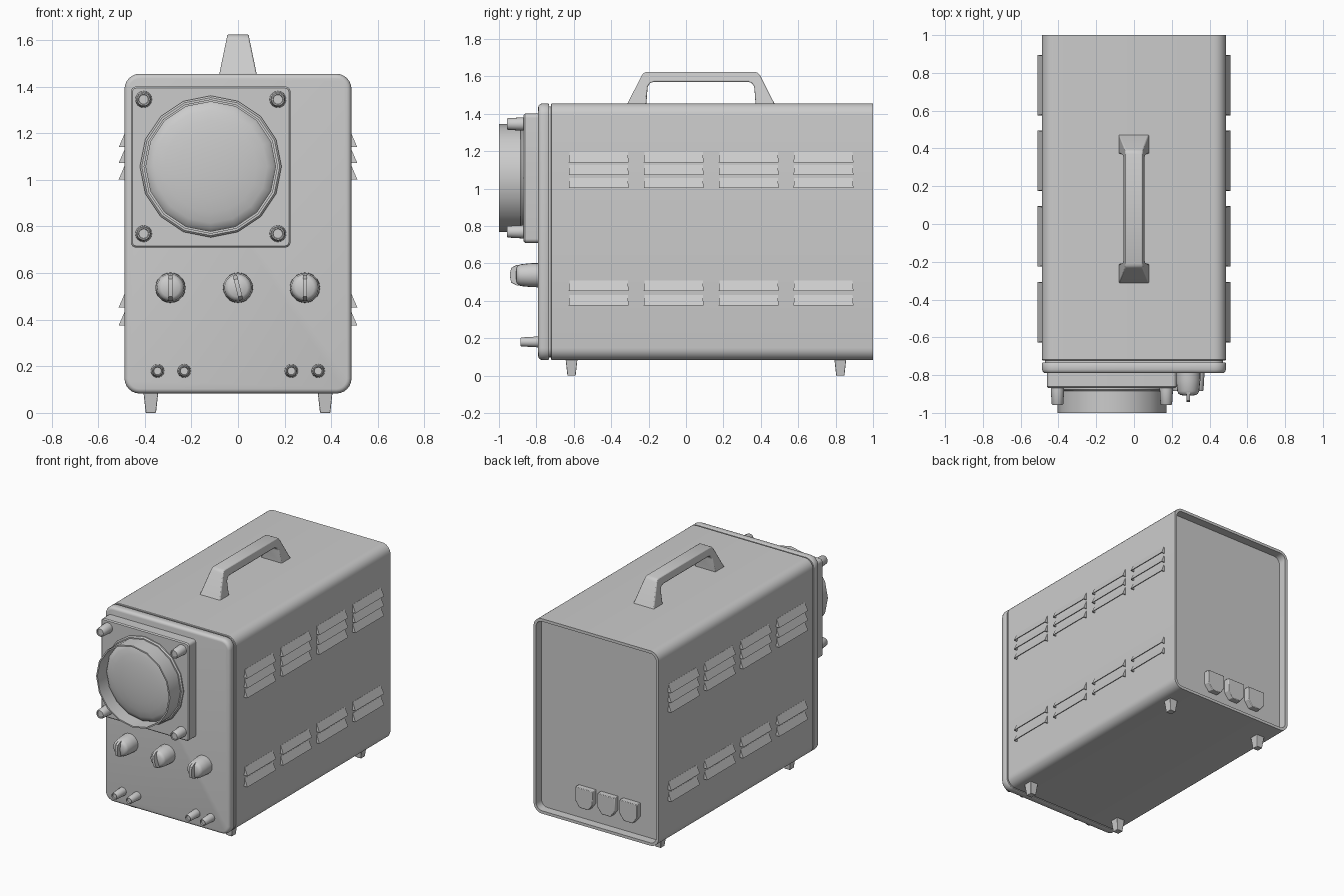
import bpy, bmesh
from math import sin, cos, pi, radians

if "Cube" in bpy.data.objects:
    bpy.data.objects.remove(bpy.data.objects["Cube"])


def loft(name, loops, smooth=35, bevel=0):
    """Skin a list of equal-length point loops and cap both ends."""
    bm = bmesh.new()
    rings = [[bm.verts.new(p) for p in loop] for loop in loops]
    n = len(rings[0])
    for a, b in zip(rings, rings[1:]):
        for i in range(n):
            j = (i + 1) % n
            bm.faces.new((a[i], a[j], b[j], b[i]))
    bm.faces.new(rings[0])
    bm.faces.new(rings[-1])
    bmesh.ops.remove_doubles(bm, verts=bm.verts, dist=1e-5)
    bmesh.ops.recalc_face_normals(bm, faces=bm.faces)
    me = bpy.data.meshes.new(name)
    bm.to_mesh(me)
    bm.free()
    for p in me.polygons:
        p.use_smooth = True
    me.set_sharp_from_angle(angle=radians(smooth))
    ob = bpy.data.objects.new(name, me)
    bpy.context.collection.objects.link(ob)
    if bevel:
        m = ob.modifiers.new("soft_edges", 'BEVEL')
        m.width, m.segments, m.limit_method = bevel, 2, 'ANGLE'
    return ob


def rrect(x0, x1, z0, z1, r, y, inset=0, seg=6):
    """Rounded rectangle in the xz plane."""
    x0, x1, z0, z1 = x0 + inset, x1 - inset, z0 + inset, z1 - inset
    r = max(r - inset, 0.004)
    pts = []
    corners = ((x1 - r, z1 - r), (x0 + r, z1 - r), (x0 + r, z0 + r), (x1 - r, z0 + r))
    for k, (cx, cz) in enumerate(corners):
        for s in range(seg + 1):
            a = pi / 2 * (k + s / seg)
            pts.append((cx + r * cos(a), y, cz + r * sin(a)))
    return pts


def lathe(name, cx, cz, profile, n=16, smooth=35):
    """Revolve (radius, y) points about an axis parallel to y."""
    return loft(name, [[(cx + max(r, 1e-7) * cos(2 * pi * i / n), y,
                         cz + max(r, 1e-7) * sin(2 * pi * i / n))
                        for i in range(n)] for r, y in profile], smooth)


def rect(x0, x1, y0, y1, z):
    return [(x0, y0, z), (x1, y0, z), (x1, y1, z), (x0, y1, z)]


# Case with recessed back, inset seam core and front panel
CASE = (-0.487, 0.487, 0.083, 1.455, 0.065)
loft("case", [rrect(*CASE, -0.722, 0.004), rrect(*CASE, -0.718), rrect(*CASE, 1.0),
              rrect(*CASE, 1.0, 0.02), rrect(*CASE, 0.94, 0.02)])
loft("seam_core", [rrect(*CASE, -0.75, 0.015), rrect(*CASE, -0.70, 0.015)])
loft("front_panel", [rrect(*CASE, -0.732, 0.004), rrect(*CASE, -0.738), rrect(*CASE, -0.77),
                     rrect(*CASE, -0.781, 0.004), rrect(*CASE, -0.788, 0.011),
                     rrect(*CASE, -0.79, 0.02)])

# Screen bezel, hood and domed screen
BEZEL = (-0.46, 0.225, 0.71, 1.40, 0.022)
loft("screen_bezel", [rrect(*BEZEL, -0.78), rrect(*BEZEL, -0.861),
                      rrect(*BEZEL, -0.868, 0.007)])
SX, SZ = -0.117, 1.057
lathe("screen_collar", SX, SZ, [(0.304, -0.86), (0.304, -0.876), (0.296, -0.884), (0.27, -0.884)])
lathe("screen_hood", SX, SZ, [(0.288, -0.865), (0.288, -1.0), (0.278, -1.0), (0.278, -0.87)])
lathe("screen_glass", SX, SZ, [(0.28, -0.87), (0.28, -0.895)] +
      [(0.28 * cos(t * pi / 12), -0.895 - 0.05 * sin(t * pi / 12)) for t in range(1, 7)])

# Thumb screws at the bezel corners
for x in (-0.405, 0.171):
    for z in (0.769, 1.345):
        lathe("bezel_screw", x, z, [(0.036, -0.86), (0.035, -0.885), (0.031, -0.952),
                                    (0.027, -0.958), (0.022, -0.958), (0.02, -0.953), (0, -0.953)])

# Control knobs with a raised pointer blade
for x, tilt in ((-0.29, 0), (0, 14), (0.287, 0)):
    lathe("knob", x, 0.537, [(0.065, -0.785), (0.064, -0.83), (0.058, -0.885),
                             (0.052, -0.898), (0.04, -0.906), (0, -0.91)], 20)
    blade = loft("knob_pointer", [
        [(s * 0.009, y, z) for y, z in
         ((-0.85, -0.058), (-0.905, -0.054), (-0.935, -0.038), (-0.942, 0),
          (-0.935, 0.038), (-0.905, 0.054), (-0.85, 0.058))] for s in (-1, 1)], 30)
    blade.location = (x, 0, 0.537)
    blade.rotation_euler.y = -radians(tilt)

# Input sockets
for x in (-0.345, -0.231, 0.229, 0.344):
    lathe("socket", x, 0.18, [(0.029, -0.785), (0.028, -0.81), (0.024, -0.88), (0.021, -0.885),
                              (0.018, -0.885), (0.016, -0.875), (0, -0.875)])

# Side louvres: wedges with hollow undersides
for s in (-1, 1):
    for y in (-0.467, -0.066, 0.335, 0.735):
        for z in (0.375, 0.453, 1.002, 1.072, 1.14):
            a, b, w = s * 0.483, z + 0.055, 0.16
            loft("louvre", [rect(a, s * 0.488, y - w + 0.004, y + w - 0.004, b),
                            rect(a, s * 0.512, y - w, y + w, z),
                            rect(a, s * 0.507, y - w + 0.006, y + w - 0.006, z),
                            rect(a, s * 0.490, y - w + 0.006, y + w - 0.006, z + 0.036)], 20)

# Carry handle: side profile narrowing towards the top
half = [(0.395, 1.45), (0.318, 1.602), (0.307, 1.617), (0.29, 1.624)]
inner = [(0.25, 1.571), (0.272, 1.564), (0.285, 1.545), (0.292, 1.45)]
ring = half + [(-y, z) for y, z in half[::-1]]
ring += [(-y, z) for y, z in inner[::-1]] + inner
loft("handle", [[(s * (0.08 - (z - 1.455) * 0.206), 0.08 + y, z) for y, z in ring]
                for s in (-1, 1)], 35, 0.006)

# Feet
for x in (-0.374, 0.374):
    for y in (-0.612, 0.825):
        loft("foot", [rect(x - h, x + h, y - h, y + h, z)
                      for h, z in ((0.022, 0), (0.032, 0.09))], 20, 0.003)

# Rear connectors
for x in (0.11, -0.062, -0.235):
    shape = [(-0.068, 0.33), (0.068, 0.33), (0.068, 0.235),
             (0.035, 0.19), (-0.035, 0.19), (-0.068, 0.235)]
    loft("rear_connector", [[(x + px, y, z) for px, z in shape] for y in (0.93, 0.98)], 20, 0.004)
